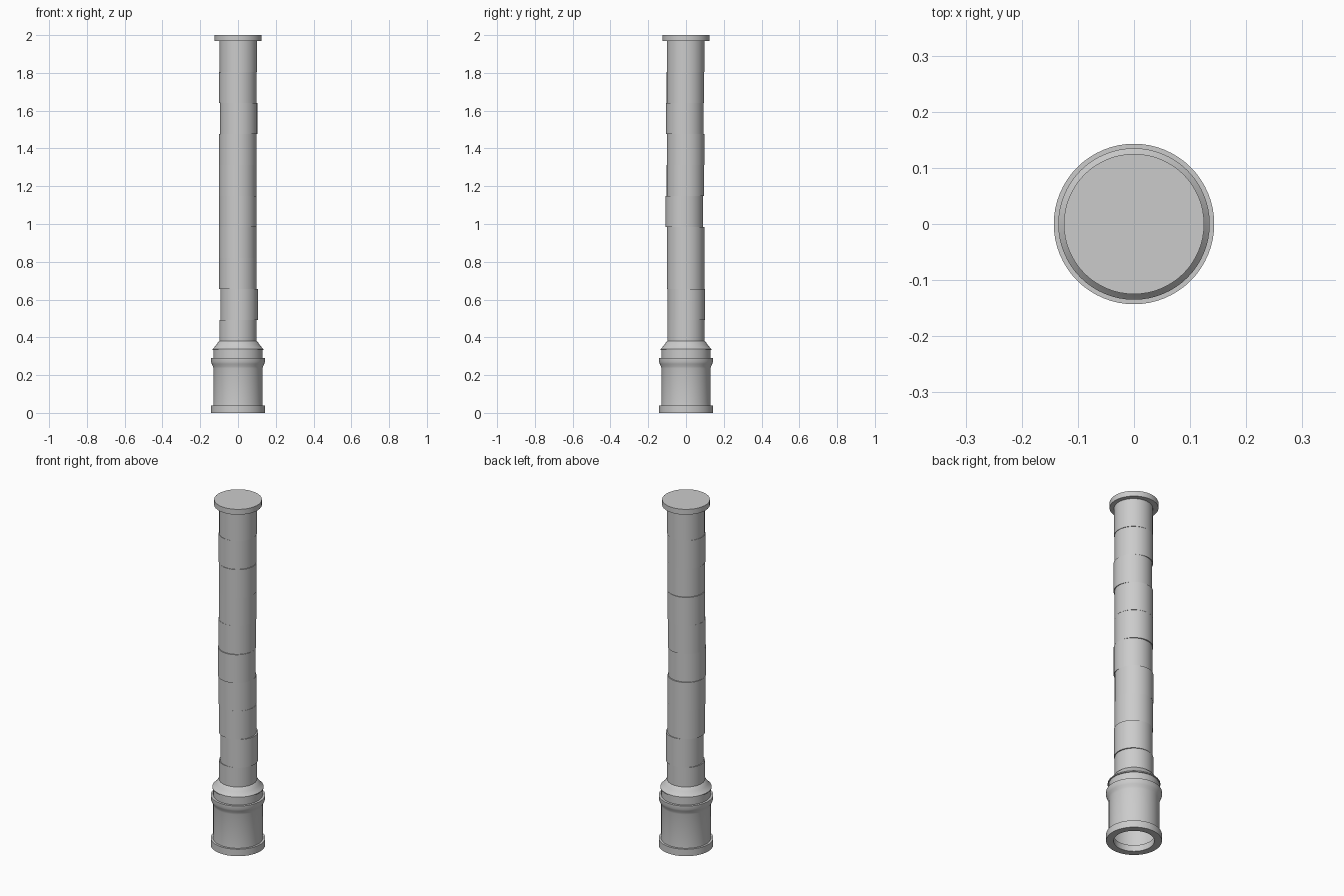
import bpy, bmesh, math

if "Cube" in bpy.data.objects:
    bpy.data.objects.remove(bpy.data.objects["Cube"])

SIDES = 64


def lathe(name, rings, close_bottom=False, close_top=False):
    """Skin circular rings (radius, z[, x offset, y offset]) in order."""
    bm = bmesh.new()
    loops = []
    for ring in rings:
        r, z, ox, oy = (tuple(ring) + (0, 0))[:4]
        loops.append([bm.verts.new((ox + r * math.cos(2 * math.pi * i / SIDES),
                                    oy + r * math.sin(2 * math.pi * i / SIDES), z))
                      for i in range(SIDES)])
    for a, b in zip(loops, loops[1:]):
        for i in range(SIDES):
            j = (i + 1) % SIDES
            bm.faces.new((a[i], a[j], b[j], b[i]))
    if close_bottom:
        bm.faces.new(loops[0][::-1])
    if close_top:
        bm.faces.new(loops[-1])
    mesh = bpy.data.meshes.new(name)
    bm.to_mesh(mesh)
    bm.free()
    obj = bpy.data.objects.new(name, mesh)
    bpy.context.collection.objects.link(obj)
    bpy.ops.object.select_all(action='DESELECT')
    obj.select_set(True)
    bpy.context.view_layer.objects.active = obj
    bpy.ops.object.shade_smooth_by_angle(angle=math.radians(30))
    return obj


# Hollow base: foot ring with inner lip, body, flared rim, neck and sloped collar
lathe("base", [
    (0.130, 0.036), (0.105, 0.036), (0.105, 0.0), (0.143, 0.0), (0.143, 0.040),
    (0.131, 0.040), (0.130, 0.060), (0.130, 0.235), (0.133, 0.247),
    (0.139, 0.259), (0.143, 0.270), (0.143, 0.290), (0.130, 0.290),
    (0.130, 0.333), (0.135, 0.333), (0.135, 0.338), (0.127, 0.346),
    (0.115, 0.360), (0.106, 0.374), (0.099, 0.380),
])

# Shaft: ten stacked drums, each slightly off centre
offsets = [(0, 0), (0.006, 0.002), (-0.001, -0.002), (-0.002, -0.002),
           (-0.001, -0.009), (-0.002, -0.003), (-0.001, -0.002),
           (0.003, -0.006), (-0.001, -0.003), (0.002, -0.002)]
bottom, height = 0.328, 0.1642
drums = []
for i, (ox, oy) in enumerate(offsets):
    z = bottom + i * height
    drums += [(0.099, z, ox, oy), (0.099, z + height, ox, oy)]
lathe("shaft", drums)

# Cap disc
lathe("cap", [(0.125, 1.969), (0.125, 2.0)], close_bottom=True, close_top=True)
